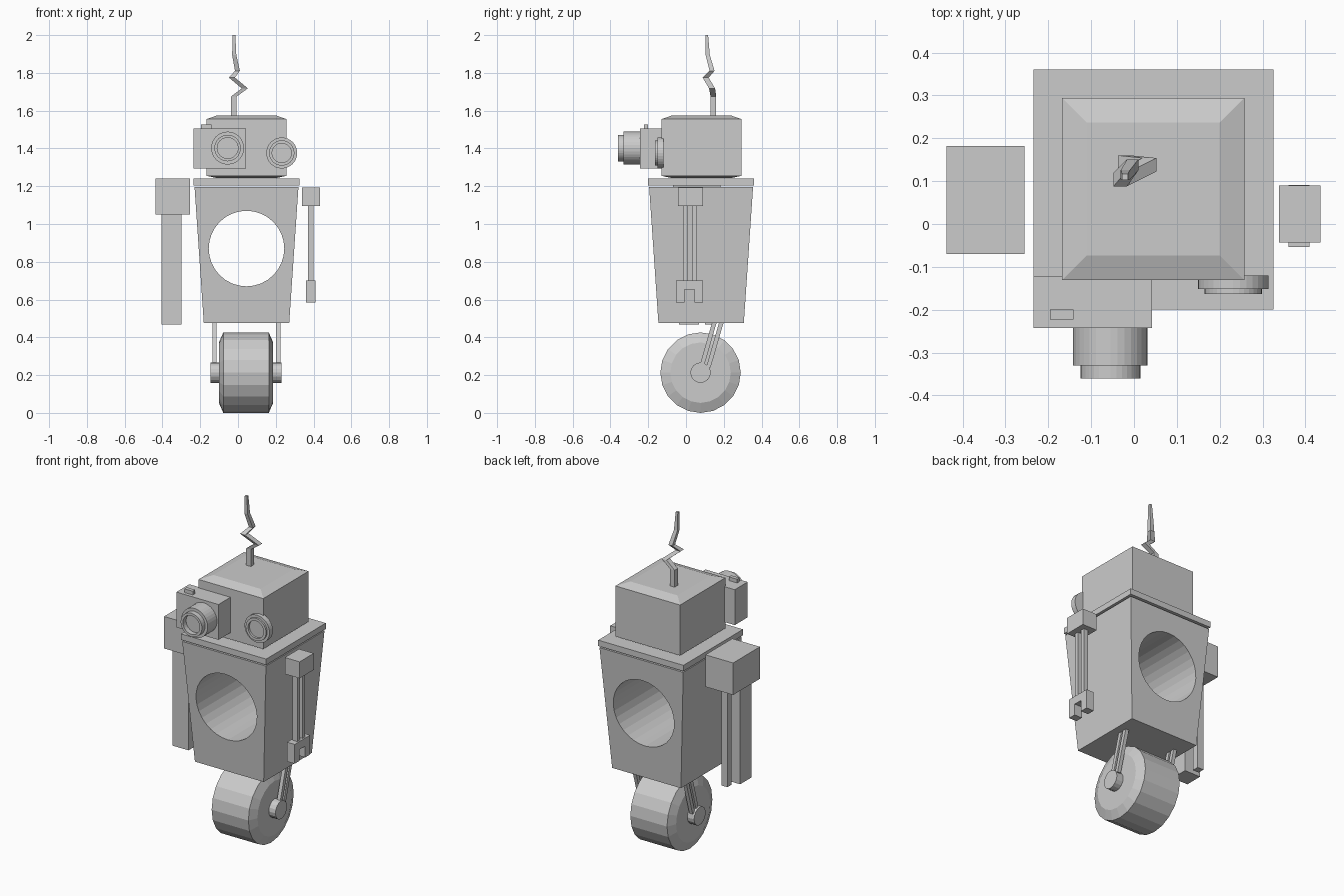
import bpy, bmesh
from math import sin, cos, pi

if "Cube" in bpy.data.objects:
    bpy.data.objects.remove(bpy.data.objects["Cube"])


def finish(name, bm):
    bmesh.ops.recalc_face_normals(bm, faces=bm.faces)
    me = bpy.data.meshes.new(name)
    bm.to_mesh(me)
    bm.free()
    ob = bpy.data.objects.new(name, me)
    bpy.context.collection.objects.link(ob)
    return ob


def loft(name, rings):
    """Skin a list of closed point rings and cap both ends."""
    bm = bmesh.new()
    vs = [[bm.verts.new(p) for p in ring] for ring in rings]
    n = len(vs[0])
    for a, b in zip(vs, vs[1:]):
        for i in range(n):
            j = (i + 1) % n
            bm.faces.new((a[i], a[j], b[j], b[i]))
    bm.faces.new(vs[0])
    bm.faces.new(vs[-1])
    return finish(name, bm)


def square(x, y, z, h):
    return [(x + sx * h, y + sy * h, z) for sx, sy in ((-1, -1), (1, -1), (1, 1), (-1, 1))]


def box(name, x0, x1, y0, y1, z0, z1):
    ring = ((x0, y0), (x1, y0), (x1, y1), (x0, y1))
    return loft(name, [[(x, y, z) for x, y in ring] for z in (z0, z1)])


def turned(name, axis, c, profile, sides):
    """Turn (position, radius) pairs around the x or y axis; c is the other two coordinates."""
    rings = []
    for t, r in profile:
        pts = [(c[0] + r * cos(2 * pi * i / sides), c[1] + r * sin(2 * pi * i / sides)) for i in range(sides)]
        rings.append([(t, u, v) if axis == 'x' else (u, t, v) for u, v in pts])
    return loft(name, rings)


def prism_x(name, x0, x1, outline):
    return loft(name, [[(x, y, z) for y, z in outline] for x in (x0, x1)])


CX, CY = 0.045, 0.08

# tapered body with a round tunnel front to back
body = loft("body", [square(CX, CY, 0.475, 0.226), square(CX, CY, 1.195, 0.275)])
cutter = turned("hole_cutter", 'y', (CX, 0.87), [(-0.6, 0.2), (0.7, 0.2)], 32)
cutter.hide_render = True
mod = body.modifiers.new("hole", 'BOOLEAN')
mod.operation, mod.solver, mod.object = 'DIFFERENCE', 'EXACT', cutter
bpy.context.view_layer.objects.active = body
bpy.ops.object.modifier_apply(modifier=mod.name)
bpy.data.objects.remove(cutter)

# body lid, separated by a thin gap
box("body_lid", CX - 0.28, CX + 0.28, CY - 0.28, CY + 0.28, 1.205, 1.24)

# head with bevelled top and bottom
loft("head", [square(CX, CY + 0.002, z, h) for z, h in
              ((1.243, 0.155), (1.255, 0.2125), (1.555, 0.2125), (1.575, 0.155))])

# zigzag antenna
path = [(-0.022, 0.145, 1.57, 0.015), (-0.022, 0.145, 1.675, 0.015), (0.036, 0.138, 1.718, 0.016),
        (-0.032, 0.104, 1.775, 0.016), (-0.003, 0.138, 1.811, 0.013), (-0.02, 0.115, 1.895, 0.011),
        (-0.021, 0.11, 2.0, 0.007)]
loft("antenna", [square(*p) for p in path])

# box camera eye with button and stepped, recessed lens
box("camera_eye_body", -0.235, 0.042, -0.243, -0.122, 1.295, 1.505)
box("camera_eye_button", -0.196, -0.141, -0.223, -0.2, 1.5, 1.527)
turned("camera_eye_lens", 'y', (-0.055, 1.402),
       [(-0.24, 0.087), (-0.33, 0.087), (-0.33, 0.07), (-0.36, 0.07), (-0.36, 0.055), (-0.33, 0.055)], 32)

# small round eye
turned("round_eye", 'y', (0.2315, 1.376),
       [(-0.12, 0.082), (-0.152, 0.082), (-0.152, 0.067), (-0.163, 0.067), (-0.163, 0.051), (-0.15, 0.051)], 32)

# heavy arm
box("heavy_shoulder", -0.437, -0.255, -0.07, 0.182, 1.05, 1.24)
box("heavy_arm", -0.405, -0.3, -0.036, 0.07, 0.468, 1.05)
box("heavy_arm_rod", -0.37, -0.33, 0.1, 0.14, 0.468, 1.05)

# light arm with twin rods and a notched claw
box("light_shoulder", 0.338, 0.435, -0.043, 0.09, 1.095, 1.193)
for i, y in enumerate((-0.016, 0.034)):
    box(f"light_arm_rod_{i + 1}", 0.371, 0.401, y, y + 0.024, 0.69, 1.1)
prism_x("claw", 0.36, 0.41, [(-0.054, 0.585), (-0.008, 0.585), (-0.008, 0.652), (0.044, 0.652),
                             (0.044, 0.585), (0.091, 0.585), (0.091, 0.7), (-0.054, 0.7)])

# wheel with chamfered rims, and its axle
WY, WZ = 0.077, 0.213
turned("wheel", 'x', (WY, WZ), [(-0.101, 0.16), (-0.078, 0.213), (0.163, 0.213), (0.186, 0.16)], 20)
turned("axle", 'x', (WY, WZ), [(-0.145, 0.054), (0.23, 0.054)], 16)

# slanted fork, two struts on each side
for side, x in (("left", -0.135), ("right", 0.202)):
    for i, y in enumerate((0.07, 0.107)):
        prism_x(f"fork_{side}_{i + 1}", x, x + 0.022,
                [(y, 0.24), (y + 0.023, 0.24), (y + 0.094, 0.485), (y + 0.07, 0.485)])
